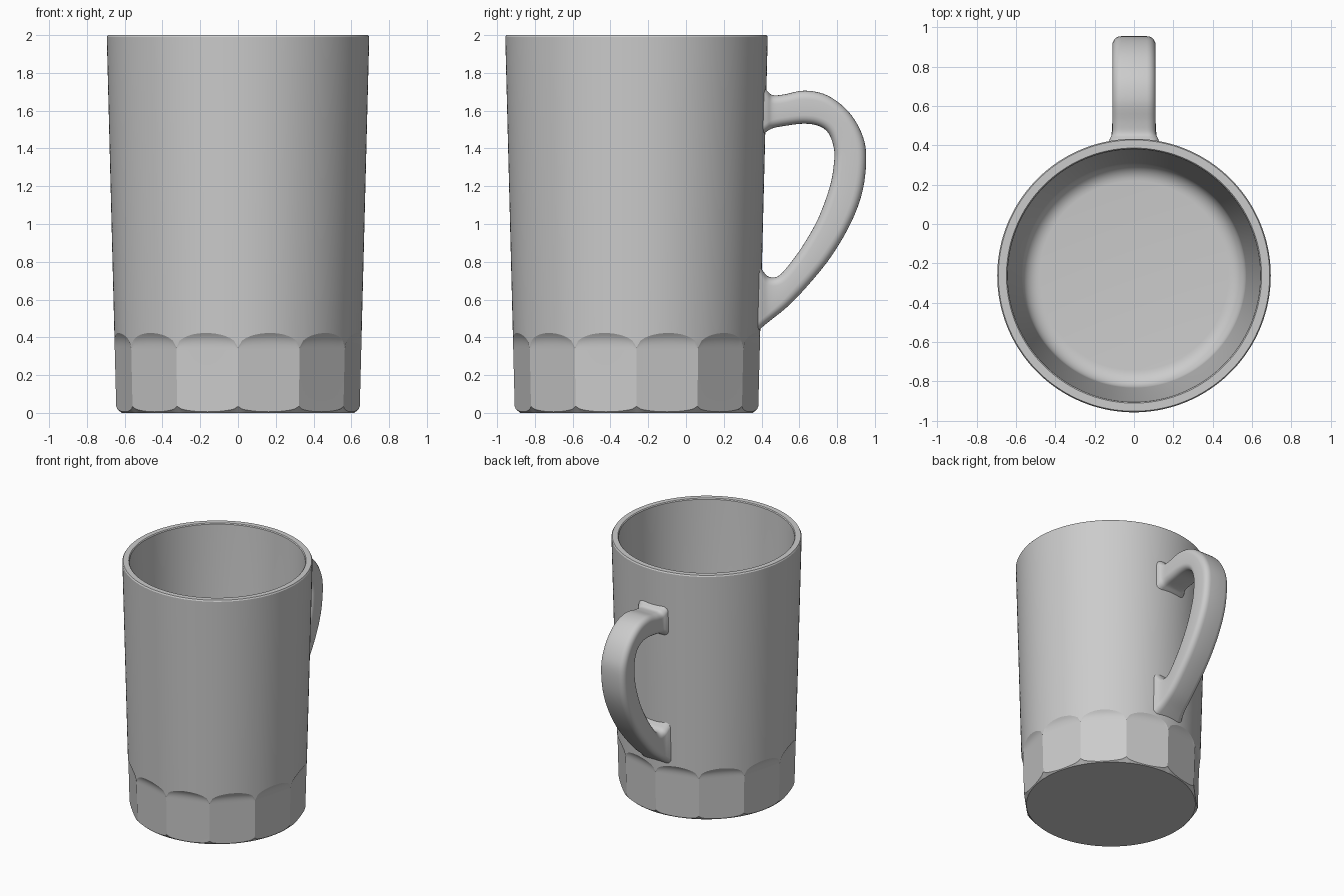
import bpy, bmesh
from math import sin, cos, pi, radians, sqrt
from mathutils import Vector

if "Cube" in bpy.data.objects:
    bpy.data.objects.remove(bpy.data.objects["Cube"])

CY = -0.262          # centre of the cup in y
SIDES, SUB = 12, 16  # facets round the foot, columns per facet
N = SIDES * SUB


def cone(z):
    return 0.644 + 0.0255 * z


def loft(name, rings, angle):
    """Skin closed rings of points and cap both ends."""
    bm = bmesh.new()
    rows = [[bm.verts.new(p) for p in ring] for ring in rings]
    n = len(rows[0])
    for a, b in zip(rows, rows[1:]):
        for i in range(n):
            j = (i + 1) % n
            bm.faces.new((a[i], a[j], b[j], b[i]))
    bm.faces.new(rows[0])
    bm.faces.new(rows[-1])
    bmesh.ops.recalc_face_normals(bm, faces=bm.faces)
    me = bpy.data.meshes.new(name)
    bm.to_mesh(me)
    bm.free()
    ob = bpy.data.objects.new(name, me)
    bpy.context.collection.objects.link(ob)
    bpy.ops.object.select_all(action='DESELECT')
    bpy.context.view_layer.objects.active = ob
    ob.select_set(True)
    bpy.ops.object.shade_smooth_by_angle(angle=radians(angle))
    return ob


# Cup: one column of (radius, z) per angle, with scalloped facets at the foot
def column(k):
    u = (k % SUB) / SUB * 2 - 1              # -1..1 across one facet
    arch = sqrt(max(0, 1 - u * u))
    flat = cos(pi / SIDES) / cos(u * pi / SIDES)
    z_low, z_cove, z_top = 0.035 - 0.029 * arch, 0.335, 0.345 + 0.078 * arch
    col = [(0.617, 0), (cone(z_low) * flat, z_low)]
    for i in range(7):
        t = i / 6
        z = z_cove + (z_top - z_cove) * t
        col.append((cone(z) * (flat + (1 - flat) * t ** 3), z))
    # rim, inner wall, rounded floor
    col += [(cone(1.99), 1.99), (cone(2) - 0.006, 2), (0.648, 2), (0.642, 1.993)]
    for i in range(9):
        a = i / 8 * pi / 2
        col.append((0.48 + 0.09 * cos(a), 0.20 - 0.09 * sin(a)))
    return col


columns = [column(k) for k in range(N)]
rings = [[(columns[k][r][0] * cos(2 * pi * k / N),
           CY + columns[k][r][0] * sin(2 * pi * k / N),
           columns[k][r][1]) for k in range(N)] for r in range(len(columns[0]))]
loft("cup", rings, 22)

# Handle: outer y, z, inner y, z, half width
stations = [
    (0.395, 1.735, 0.390, 1.465, 0.135), (0.430, 1.705, 0.428, 1.490, 0.124),
    (0.460, 1.682, 0.460, 1.507, 0.112), (0.520, 1.686, 0.520, 1.519, 0.110),
    (0.630, 1.706, 0.620, 1.531, 0.110), (0.750, 1.680, 0.700, 1.520, 0.110),
    (0.860, 1.595, 0.755, 1.480, 0.110), (0.930, 1.480, 0.783, 1.400, 0.110),
    (0.954, 1.360, 0.783, 1.320, 0.110), (0.936, 1.180, 0.762, 1.200, 0.110),
    (0.875, 1.010, 0.700, 1.030, 0.110), (0.770, 0.830, 0.615, 0.880, 0.110),
    (0.650, 0.680, 0.530, 0.765, 0.110), (0.540, 0.565, 0.480, 0.720, 0.110),
    (0.450, 0.492, 0.435, 0.722, 0.115), (0.405, 0.455, 0.405, 0.755, 0.126),
    (0.370, 0.425, 0.375, 0.800, 0.137)]


def spline(p0, p1, p2, p3, t):
    return tuple(0.5 * (2 * b + (c - a) * t + (2 * a - 5 * b + 4 * c - d) * t * t
                        + (3 * b - a - 3 * c + d) * t ** 3)
                 for a, b, c, d in zip(p0, p1, p2, p3))


def section(s):
    """Rounded rectangle spanning the outer and inner edge points."""
    out, inn, w = Vector((0, s[0], s[1])), Vector((0, s[2], s[3])), s[4]
    mid, axis = (out + inn) / 2, (out - inn).normalized()
    h, r = (out - inn).length / 2, 0.045
    pts = []
    for c, (sx, sy) in enumerate(((1, 1), (-1, 1), (-1, -1), (1, -1))):
        for i in range(6):
            a = (c + i / 5) * pi / 2
            pts.append(mid + Vector((sx * (w - r) + r * cos(a), 0, 0))
                       + axis * (sy * (h - r) + r * sin(a)))
    return pts


last = len(stations) - 1
path = [spline(stations[max(i - 1, 0)], stations[i], stations[i + 1],
               stations[min(i + 2, last)], k / 5) for i in range(last) for k in range(5)]
path.append(stations[last])
loft("handle", [section(s) for s in path], 40)
